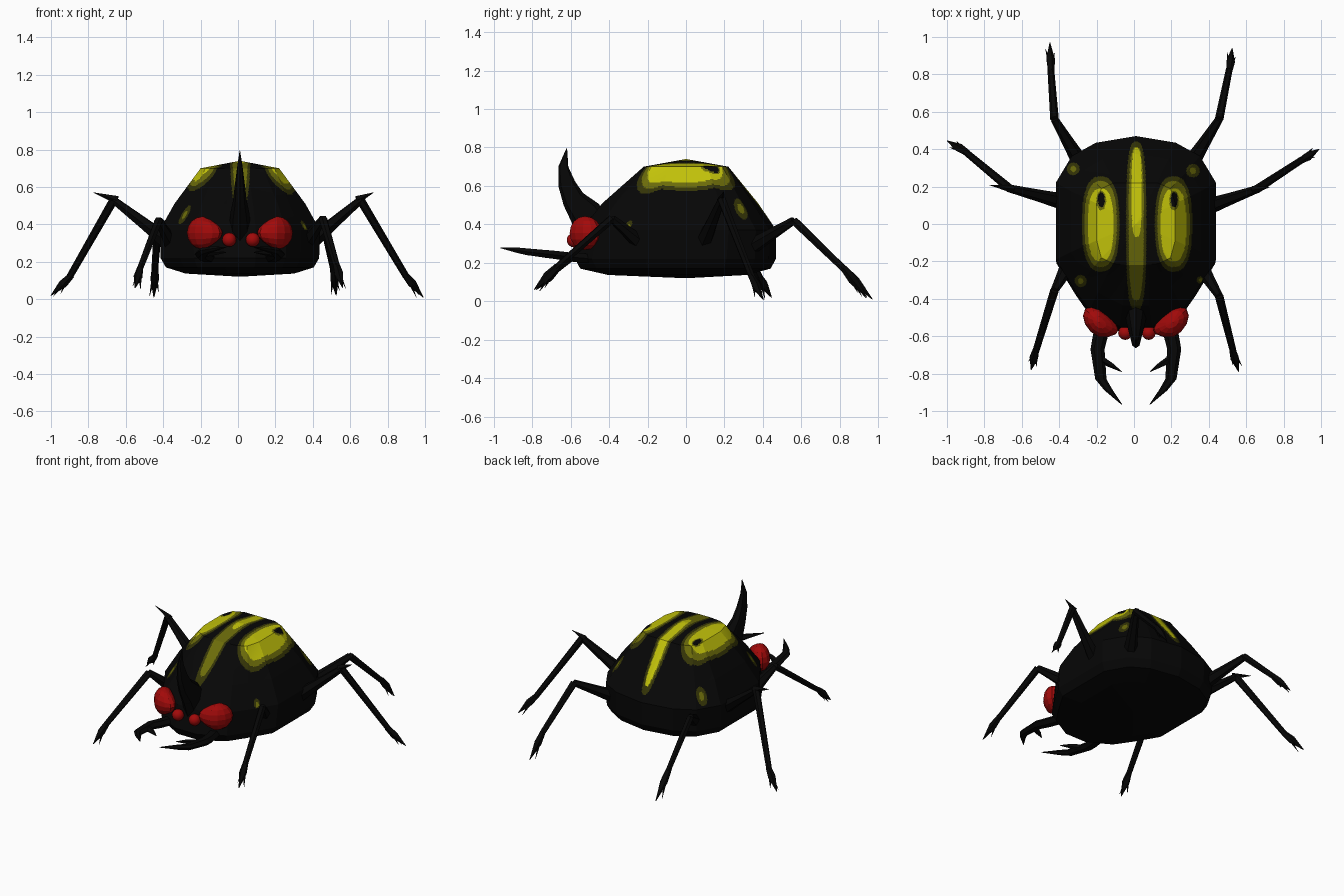
import bpy, bmesh, math
from mathutils import Vector

if "Cube" in bpy.data.objects:
    bpy.data.objects.remove(bpy.data.objects["Cube"])


def material(name, rgb):
    m = bpy.data.materials.new(name)
    m.diffuse_color = (*rgb, 1)
    m.use_nodes = True
    m.node_tree.nodes["Principled BSDF"].inputs["Base Color"].default_value = m.diffuse_color
    return m


BLACK = material("black shell", (0.002, 0.002, 0.002))
DARK = material("dark olive", (0.035, 0.035, 0.002))
MID = material("olive", (0.15, 0.15, 0.003))
YELLOW = material("yellow", (0.54, 0.54, 0.003))
RED = material("red", (0.36, 0.003, 0.003))


def finish(bm, name, mats, smooth=None):
    bmesh.ops.recalc_face_normals(bm, faces=bm.faces)
    me = bpy.data.meshes.new(name)
    bm.to_mesh(me)
    bm.free()
    for m in mats:
        me.materials.append(m)
    ob = bpy.data.objects.new(name, me)
    bpy.context.collection.objects.link(ob)
    if smooth:
        bpy.context.view_layer.objects.active = ob
        ob.select_set(True)
        bpy.ops.object.shade_smooth_by_angle(angle=math.radians(smooth))
        ob.select_set(False)
    return ob


def tube(bm, pts, radii, sides=6, flat=1.0):
    """Tapered tube through points; flat scales its sideways thickness."""
    pts = [Vector(p) for p in pts]
    rings = []
    for i, (p, r) in enumerate(zip(pts, radii)):
        t = (pts[min(i + 1, len(pts) - 1)] - pts[max(i - 1, 0)]).normalized()
        a = t.cross(Vector((0, 0, 1)))
        if a.length < 0.05 or flat != 1.0:
            a = Vector((1, 0, 0))
        a.normalize()
        b = t.cross(a).normalized()
        rings.append([bm.verts.new(p + r * (a * flat * math.cos(k * math.tau / sides)
                                            + b * math.sin(k * math.tau / sides)))
                      for k in range(sides)])
    for lo, hi in zip(rings, rings[1:]):
        for k in range(sides):
            j = (k + 1) % sides
            bm.faces.new((lo[k], lo[j], hi[j], hi[k]))
    bm.faces.new(rings[0])
    bm.faces.new(rings[-1])


def closed(half):
    return [(0, 1)] + half + [(-x, y) for x, y in reversed(half)]


# ---- body: faceted dome, boxier at the top than at the rim ----
rim = closed([(.5, .93), (.8, .79), (1, .51), (1, -.30), (.76, -.62), (.58, -.83), (.2, -1)])
crown = closed([(.55, 1), (.88, .86), (1, .5), (1, -.4), (.88, -.82), (.58, -.96), (.2, -1)])
# outline, half width, half length, y centre, height
levels = [(crown, .21, .22, 0, .70), (rim, .35, .405, -.03, .51), (rim, .428, .508, -.038, .37),
          (rim, .424, .522, -.055, .22), (rim, .395, .495, -.055, .17),
          (rim, .29, .36, -.045, .137)]
bm = bmesh.new()
rings = [[bm.verts.new((.01 + sx * x, cy + sy * y, z)) for x, y in shape]
         for shape, sx, sy, cy, z in levels]
n = len(rim)
painted = []
peak, belly = bm.verts.new((.01, 0, .74)), bm.verts.new((.01, 0, .12))
for k in range(n):
    j = (k + 1) % n
    painted.append(bm.faces.new((peak, rings[0][k], rings[0][j])))
    bm.faces.new((belly, rings[-1][k], rings[-1][j]))
    for i in range(len(rings) - 1):
        f = bm.faces.new((rings[i][k], rings[i][j], rings[i + 1][j], rings[i + 1][k]))
        if i < 2:
            painted.append(f)
# fine grid on the upper shell so the markings get clean outlines
edges = list({e for f in painted for e in f.edges})
bmesh.ops.subdivide_edges(bm, edges=edges, cuts=29, use_grid_fill=True)

# markings: x, y, half width, half length, exponent, paint level (1 dark, 2 mid, 3 yellow, 0 black)
marks = [(.012, -.01, .054, .45, 3, 1), (.012, .0, .040, .41, 3, 2), (.014, .17, .027, .24, 3, 3)]
for cx in (-.178, .212):
    marks += [(cx, 0, .100, .255, 2.5, 1), (cx, 0, .086, .23, 2.5, 2),
              (cx, -.005, .068, .195, 2.6, 3), (cx + .003, .125, .026, .052, 2, 2),
              (cx + .003, .13, .018, .04, 2, 0)]
# small spots near the rim: x, y, radius
for cx, cy, r in ((-.325, .295, .034), (.315, .285, .036), (-.285, -.305, .032), (.355, -.30, .02)):
    marks += [(cx, cy, r, r, 2, 1), (cx, cy, r * .45, r * .5, 2, 2)]
for f in bm.faces:
    c = f.calc_center_median()
    if c.z < .36:
        continue
    for x, y, w, l, p, level in marks:
        if abs((c.x - x) / w) ** p + abs((c.y - y) / l) ** p < 1:
            f.material_index = level
finish(bm, "body_shell", [BLACK, DARK, MID, YELLOW])

# ---- horn ----
bm = bmesh.new()
tube(bm, [(.01, -.47, .36), (.01, -.525, .46), (.01, -.585, .53), (.01, -.62, .61),
          (.01, -.638, .70), (.01, -.62, .795)], [.10, .085, .06, .045, .026, .002], 8, .6)
finish(bm, "horn", [BLACK], 40)

# ---- eyes: big faceted pair narrowing inward, small round pair ----
for side, tag in ((-1, "left"), (1, "right")):
    bm = bmesh.new()
    bmesh.ops.create_uvsphere(bm, u_segments=12, v_segments=8, radius=1)
    for v in bm.verts:
        s = 1 if v.co.x > 0 else 1 + .35 * v.co.x
        x = v.co.x * (.085 if v.co.x > 0 else .105)
        v.co = (.01 + side * (.198 + x), -.525 + .08 * s * v.co.y + .4 * x,
                .355 + .088 * s * v.co.z)
    finish(bm, "large_eye_" + tag, [RED])
    bm = bmesh.new()
    bmesh.ops.create_uvsphere(bm, u_segments=12, v_segments=8, radius=.038)
    bmesh.ops.translate(bm, verts=bm.verts, vec=(.016 + side * .063, -.582, .318))
    finish(bm, "small_eye_" + tag, [RED], 40)

# ---- mandibles with an inner tooth, wider than tall ----
for side, tag in ((-1, "left"), (1, "right")):
    def at(x, y, z):
        return (.01 + side * x, y, z)
    bm = bmesh.new()
    tube(bm, [at(.16, -.48, .22), at(.19, -.60, .23), at(.205, -.67, .24), at(.187, -.83, .258),
              at(.145, -.89, .268), at(.075, -.965, .278)],
         [.028, .027, .025, .02, .015, .002], 6, 1.5)
    tube(bm, [at(.19, -.72, .245), at(.13, -.755, .25), at(.075, -.79, .25)], [.022, .015, .002], 5)
    finish(bm, "mandible_" + tag, [BLACK])

# ---- legs: hip, knee, ankle, toe ----
legs = {
    "front_leg_right": [(.34, -.20, .27), (.455, -.385, .43), (.53, -.68, .17), (.56, -.79, .06)],
    "front_leg_left": [(-.34, -.20, .27), (-.425, -.355, .42), (-.525, -.68, .16), (-.55, -.78, .06)],
    "middle_leg_right": [(.36, .08, .28), (.655, .185, .53), (.90, .345, .12), (.99, .40, .01)],
    "middle_leg_left": [(-.34, .11, .28), (-.665, .19, .53), (-.90, .385, .12), (-1.0, .445, .02)],
    "rear_leg_right": [(.29, .30, .26), (.455, .56, .42), (.51, .83, .16), (.525, .94, .02)],
    "rear_leg_left": [(-.27, .30, .26), (-.425, .56, .42), (-.445, .83, .16), (-.45, .97, .01)],
}
for name, pts in legs.items():
    hip, knee, ankle, toe = map(Vector, pts)
    bm = bmesh.new()
    tube(bm, [hip, hip.lerp(knee, .5), knee], [.048, .033, .021])
    tube(bm, [knee, ankle], [.023, .018])
    # foot with spread claws
    step = toe - ankle
    across = step.cross(Vector((0, 0, 1))).normalized()
    tube(bm, [ankle - step * .1, ankle + step * .35, toe], [.018, .025, .002], 5)
    for s, reach in ((-1, .75), (1, .6)):
        tip = ankle + step * reach + across * .024 * s + Vector((0, 0, -.03))
        tip.z = max(tip.z, .005)
        tube(bm, [ankle + step * .1, tip], [.014, .001], 4)
    # knee spur
    if "middle" in name:
        out = Vector((knee.x, knee.y * .6, 0)).normalized()
        length = .11 if "left" in name else .07
        tube(bm, [knee - out * .02, knee + out * length + Vector((0, 0, .04))], [.022, .001], 4)
    finish(bm, name, [BLACK])
